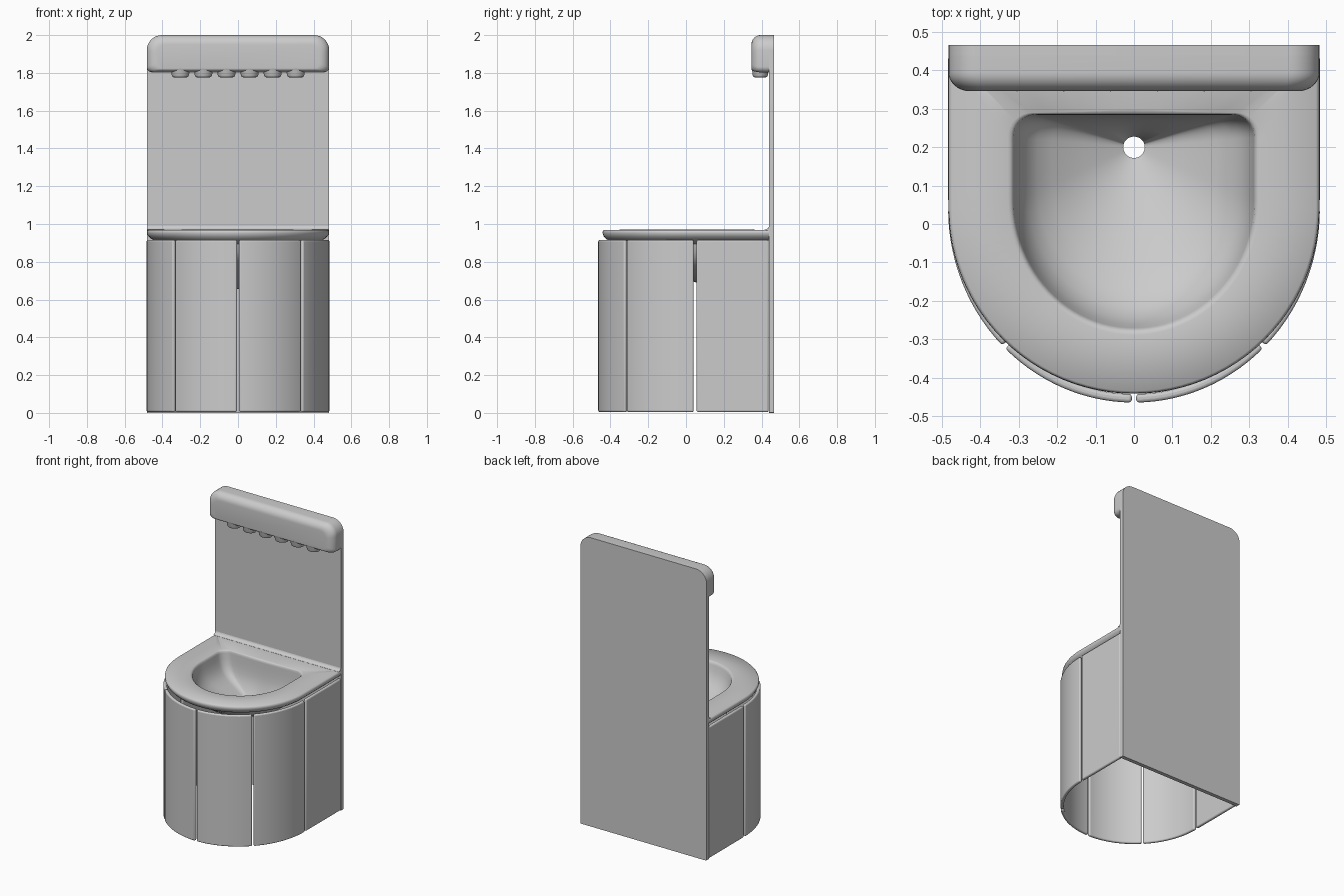
import bpy, bmesh, math
from mathutils import Vector

if "Cube" in bpy.data.objects:
    bpy.data.objects.remove(bpy.data.objects["Cube"])


def loft(name, rings, cap=True, cyclic=False, bevel=0, angle=35):
    """Skin a list of closed point rings into a mesh object."""
    bm = bmesh.new()
    rows = [[bm.verts.new(p) for p in r] for r in rings]
    n = len(rows[0])
    pairs = list(zip(rows, rows[1:]))
    if cyclic:
        pairs.append((rows[-1], rows[0]))
    for a, b in pairs:
        for i in range(n):
            j = (i + 1) % n
            bm.faces.new((a[i], a[j], b[j], b[i]))
    if cap and not cyclic:
        bm.faces.new(rows[0])
        bm.faces.new(rows[-1])
    bmesh.ops.recalc_face_normals(bm, faces=bm.faces)
    me = bpy.data.meshes.new(name)
    bm.to_mesh(me)
    bm.free()
    ob = bpy.data.objects.new(name, me)
    bpy.context.collection.objects.link(ob)
    bpy.context.view_layer.objects.active = ob
    ob.select_set(True)
    if bevel:
        m = ob.modifiers.new("Bevel", 'BEVEL')
        m.width, m.segments, m.limit_method = bevel, 3, 'ANGLE'
        m.angle_limit = math.radians(40)
    bpy.ops.object.shade_smooth_by_angle(angle=math.radians(angle))
    ob.select_set(False)
    return ob


def arc(cx, cy, rx, ry, a0, a1, n):
    return [(cx + rx * math.cos(math.radians(a0 + (a1 - a0) * i / n)),
             cy + ry * math.sin(math.radians(a0 + (a1 - a0) * i / n)))
            for i in range(n + 1)]


def span(p, q, n):
    return [(p[0] + (q[0] - p[0]) * i / n, p[1] + (q[1] - p[1]) * i / n)
            for i in range(1, n)]


def d_shape(hx, yb, yf, yc, r):
    """Flat back, straight sides, half-elliptical front."""
    front = arc(0, yc, hx, yc - yf, 180, 360, 48)
    right = arc(hx - r, yb - r, r, r, 0, 90, 8)
    left = arc(-hx + r, yb - r, r, r, 90, 180, 8)
    return (front + span(front[-1], right[0], 6) + right
            + span(right[-1], left[0], 12) + left + span(left[-1], front[0], 6))


def rounded_rect(hx, z0, z1, rt, rb):
    return (arc(-hx + rb, z0 + rb, rb, rb, 180, 270, 8)
            + arc(hx - rb, z0 + rb, rb, rb, 270, 360, 8)
            + arc(hx - rt, z1 - rt, rt, rt, 0, 90, 8)
            + arc(-hx + rt, z1 - rt, rt, rt, 90, 180, 8))


def upright(pts, y):
    return [(x, y, z) for x, z in pts]


def level(pts, z):
    return [(x, y, z) for x, y in pts]


# Back panel
slab = rounded_rect(0.483, 0, 2, 0.08, 0.004)
loft("back_panel", [upright(slab, 0.439), upright(slab, 0.466)])

# Shower header with rounded front
rings = [upright(rounded_rect(0.483, 1.803, 2, 0.08, 0.03), 0.466)]
for i in range(9):
    a = math.radians(90 * i / 8)
    d = 1 - math.cos(a)
    rings.append(upright(rounded_rect(0.483 - 0.055 * d, 1.803 + 0.02 * d,
                                      2 - 0.05 * d, 0.08 - 0.03 * d, 0.03),
                         0.395 - 0.049 * math.sin(a)))
loft("shower_header", rings)

# Row of nozzles
for k in range(6):
    x = -0.305 + 0.122 * k
    prof = [(0.054, 1.822), (0.048, 1.806), (0.046, 1.788), (0.041, 1.779), (0.033, 1.776)]
    loft(f"nozzle_{k + 1}",
         [level(arc(x, 0.393, r, r * 0.88, 0, 345, 23), z) for r, z in prof])

# Basin: rim, bowl and underside as one closed skin
DRAIN = Vector((0, 0.2))
inner = d_shape(0.315, 0.285, -0.275, 0.06, 0.06)


def bowl_ring(t, z, hole=0.028, grow=0.0):
    out = []
    for p in inner:
        v = Vector(p) - DRAIN
        u = v.normalized()
        q = DRAIN + (v + u * grow) * (1 - t) + u * hole * t
        out.append((q.x, q.y, z))
    return out


def rim_ring(d, z):
    return level(d_shape(0.483 - d, 0.442, -0.442 + d * 0.8, 0.04, 0.003), z)


bowl = [(0.0, 0.963), (0.01, 0.95), (0.03, 0.915), (0.07, 0.875), (0.13, 0.84),
        (0.22, 0.81), (0.35, 0.782), (0.65, 0.73), (1.0, 0.68)]
rings = [rim_ring(0.042, 0.912), rim_ring(0.025, 0.92), rim_ring(0.008, 0.935),
         rim_ring(0, 0.952), rim_ring(0.002, 0.963), rim_ring(0.009, 0.969),
         bowl_ring(0, 0.97, grow=0.014), bowl_ring(0, 0.968, grow=0.006)]
rings += [bowl_ring(t, z) for t, z in bowl]
rings += [bowl_ring(1, 0.655), bowl_ring(1, 0.655, hole=0.045)]
rings += [bowl_ring(t, z - 0.02, hole=0.045, grow=0.02) for t, z in bowl[-2:1:-1]]
loft("basin", rings, cyclic=True, angle=50)

# Cove where the rim meets the back panel
cove = [(0.445, 0.96), (0.415, 0.969)] + arc(0.415, 0.995, 0.025, 0.025, 270, 360, 8) + [(0.445, 1.0)]
loft("cove", [[(s * 0.481, y, z) for y, z in cove] for s in (-1, 1)])


# Skirt panels, mirrored left and right
def skirt(name, path, side):
    """Thin upright panel following a plan path, with rounded edges."""
    pts = [Vector(p) for p in path]
    back = []
    for i, p in enumerate(pts):
        t = (pts[min(i + 1, len(pts) - 1)] - pts[max(i - 1, 0)]).normalized()
        back.append(p + Vector((-t.y, t.x)) * 0.022)
    plan = [(side * p.x, p.y) for p in pts + back[::-1]]
    loft(name, [level(plan, 0.005), level(plan, 0.915)], bevel=0.008)


front_path = arc(0, 0.04, 0.484, 0.505, 270.7, 313.8, 14)
corner_path = arc(0, 0.04, 0.484, 0.505, 315.2, 360, 14)
side_path = [(0.484, 0.056), (0.484, 0.18), (0.484, 0.31), (0.484, 0.438)]
for side, label in ((-1, "left"), (1, "right")):
    skirt(f"{label}_front_skirt", front_path, side)
    skirt(f"{label}_corner_skirt", corner_path, side)
    skirt(f"{label}_side_skirt", side_path, side)
